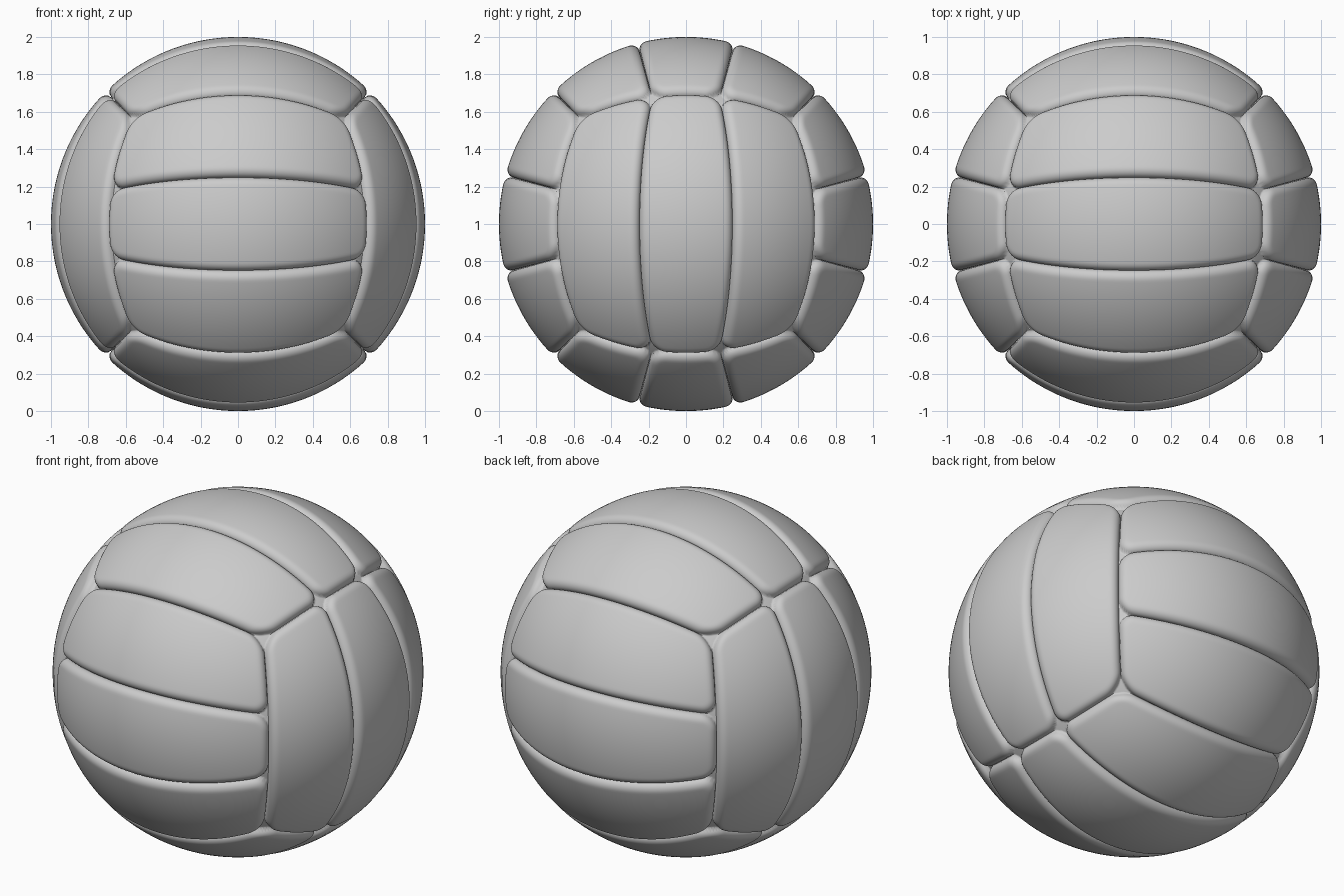
import bpy, bmesh
from math import sin, tan, asin, hypot, sqrt, pi, radians
from mathutils import Vector

if "Cube" in bpy.data.objects:
    bpy.data.objects.remove(bpy.data.objects["Cube"])

NU, NV = 64, 40          # grid along / across each panel
DEPTH, WIDTH, CORNER = 0.045, 0.05, 0.085   # seam depth, edge rounding, corner radius
X, Y, Z = Vector((1, 0, 0)), Vector((0, 1, 0)), Vector((0, 0, 1))
CENTRE = Z


def ease(i, n):
    # 0..1 with samples crowded towards both ends
    t = i / n
    return 0.2 * t + 0.8 * (0.5 + 0.5 * sin(pi * (t - 0.5)))


def panel(name, n, l, v0, v1):
    """Cushioned spherical strip: n outward, l long axis, v0..v1 angles across."""
    s = n.cross(l)

    def tangent_side(axis, ang, sign):
        # unit normal of the great-circle plane bounding the panel
        return sign * (n * -tan(ang) + axis).normalized()

    q = pi / 4
    sides = [tangent_side(s, v0, 1), tangent_side(s, v1, -1)]
    ends = [tangent_side(l, -q, 1), tangent_side(l, q, -1)]
    bm = bmesh.new()
    rows = []
    for i in range(NU + 1):
        u = -q + 2 * q * ease(i, NU)
        row = []
        for j in range(NV + 1):
            v = v0 + (v1 - v0) * ease(j, NV)
            p = (n + l * tan(u) + s * tan(v)).normalized()
            a = CORNER - min(asin(p.dot(m)) for m in sides)
            b = CORNER - min(asin(p.dot(m)) for m in ends)
            d = CORNER - (hypot(max(a, 0), max(b, 0)) + min(max(a, b), 0))
            k = 1 - min(max(d / WIDTH, 0), 1)
            r = 1 - DEPTH * (1 - sqrt(max(0, 1 - k * k)))
            row.append(bm.verts.new(CENTRE + p * r))
        rows.append(row)
    for i in range(NU):
        for j in range(NV):
            f = bm.faces.new((rows[i][j], rows[i + 1][j],
                              rows[i + 1][j + 1], rows[i][j + 1]))
            f.smooth = True
    me = bpy.data.meshes.new(name)
    bm.to_mesh(me)
    bm.free()
    bpy.context.collection.objects.link(bpy.data.objects.new(name, me))


# Six sides of the ball, three strips each
faces = {"front": (-Y, X), "back": (Y, X), "top": (Z, X),
         "bottom": (-Z, X), "right": (X, Z), "left": (-X, Z)}
for side, (n, l) in faces.items():
    for k in range(3):
        panel(f"{side}_panel_{k + 1}", n, l,
              radians(-45 + 30 * k), radians(-15 + 30 * k))
